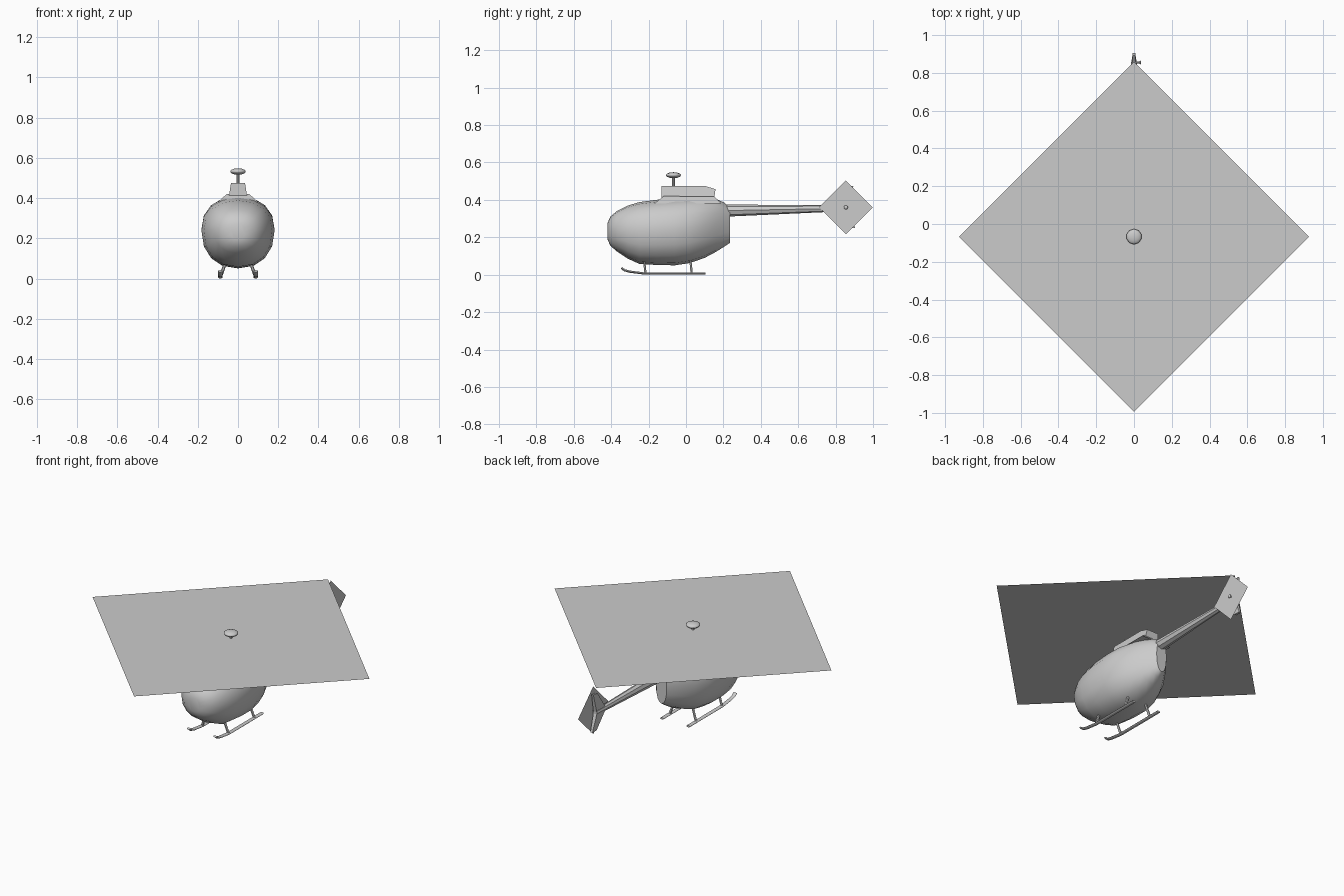
import bpy, bmesh, math
from mathutils import Vector

if "Cube" in bpy.data.objects:
    bpy.data.objects.remove(bpy.data.objects["Cube"])


def finish(name, bm, angle=None):
    bmesh.ops.recalc_face_normals(bm, faces=bm.faces)
    me = bpy.data.meshes.new(name)
    bm.to_mesh(me)
    bm.free()
    ob = bpy.data.objects.new(name, me)
    bpy.context.collection.objects.link(ob)
    if angle:
        bpy.ops.object.select_all(action='DESELECT')
        bpy.context.view_layer.objects.active = ob
        ob.select_set(True)
        bpy.ops.object.shade_smooth_by_angle(angle=math.radians(angle))
    return ob


def loft(name, rings, angle=40):
    """Skin closed rings of equal point count and cap both ends."""
    bm = bmesh.new()
    vs = [[bm.verts.new(p) for p in r] for r in rings]
    n = len(vs[0])
    for a, b in zip(vs, vs[1:]):
        for i in range(n):
            bm.faces.new((a[i], a[(i + 1) % n], b[(i + 1) % n], b[i]))
    bm.faces.new(vs[0])
    bm.faces.new(vs[-1])
    return finish(name, bm, angle)


def oval(y, zc, w, up, down, n=16, e=2.0):
    """Cross-section across x at station y, with its own upper and lower height."""
    pts = []
    for i in range(n):
        a = 2 * math.pi * i / n
        c, s = math.cos(a), math.sin(a)
        x = math.copysign(abs(c) ** (2 / e), c) * w
        z = math.copysign(abs(s) ** (2 / e), s) * (up if s > 0 else down)
        pts.append((x, y, zc + z))
    return pts


def tube(name, path, rx, rz, n=8):
    """Tube along a path; rx is the half-width across x, rz the other radius."""
    path = [Vector(p) for p in path]
    rings = []
    for i, p in enumerate(path):
        t = (path[min(i + 1, len(path) - 1)] - path[max(i - 1, 0)]).normalized()
        u = (Vector((1, 0, 0)) - t * t.x).normalized()
        v = t.cross(u)
        rings.append([p + u * rx * math.cos(2 * math.pi * k / n)
                      + v * rz * math.sin(2 * math.pi * k / n) for k in range(n)])
    return loft(name, rings)


def hub(name, loc, radius, half, axis='Z'):
    bpy.ops.mesh.primitive_uv_sphere_add(segments=10, ring_count=6, radius=1, location=loc)
    ob = bpy.context.object
    ob.name = name
    ob.scale = (half, radius, radius) if axis == 'X' else (radius, radius, half)
    bpy.ops.object.shade_smooth_by_angle(angle=math.radians(50))


def disc_card(name, pts):
    bm = bmesh.new()
    bm.faces.new([bm.verts.new(p) for p in pts])
    finish(name, bm)


def slab(name, profile, width):
    """Side profile (y, z) given a thickness that depends on (y, z)."""
    return loft(name, [[(s * width(y, z), y, z) for y, z in profile] for s in (-1, 1)], 30)


# Egg-shaped cabin: y, half-width, bottom z, top z
stations = [(-0.42, 0.035, 0.19, 0.275), (-0.405, 0.08, 0.155, 0.31),
            (-0.37, 0.12, 0.125, 0.34), (-0.31, 0.15, 0.085, 0.37),
            (-0.25, 0.17, 0.058, 0.388), (-0.16, 0.182, 0.052, 0.40),
            (-0.06, 0.182, 0.05, 0.408), (0.02, 0.17, 0.062, 0.412),
            (0.10, 0.135, 0.09, 0.412), (0.16, 0.095, 0.122, 0.405),
            (0.205, 0.06, 0.15, 0.385), (0.235, 0.035, 0.17, 0.36)]
rings = []
for y, w, lo, hi in stations:
    zc = lo + (hi - lo) * 0.54
    rings.append(oval(y, zc, w, hi - zc, zc - lo, 16, 2.25))
loft("cabin", rings, 45)

# Engine fairing on the roof
slab("roof_fairing", [(-0.13, 0.38), (-0.13, 0.475), (0.10, 0.475), (0.158, 0.457),
                      (0.15, 0.405), (0.15, 0.38)],
     lambda y, z: 0.05 - (z - 0.38) * 0.16)
slab("fairing_base", [(-0.17, 0.38), (-0.12, 0.42), (0.15, 0.418), (0.19, 0.38)],
     lambda y, z: 0.10 - (z - 0.38) * 1.1)

# Tail boom
loft("tail_boom", [oval(0.15, 0.345, 0.033, 0.033, 0.034, 8),
                   oval(0.23, 0.343, 0.032, 0.032, 0.032, 8),
                   oval(0.80, 0.354, 0.017, 0.017, 0.017, 8),
                   oval(0.87, 0.355, 0.014, 0.015, 0.015, 8)])

# Swept tail fin
slab("tail_fin", [(0.78, 0.355), (0.855, 0.47), (0.895, 0.475), (0.868, 0.355),
                  (0.905, 0.25), (0.865, 0.25)],
     lambda y, z: 0.012 - abs(z - 0.355) * 0.05)

# Main rotor: mast, hub and blade-sweep card
RY, RZ, R = -0.067, 0.503, 0.927
tube("rotor_mast", [(0, RY, 0.40), (0, RY, 0.53)], 0.008, 0.008)
hub("rotor_hub", (0, RY, 0.532), 0.041, 0.016)
disc_card("main_rotor", [(R, RY, RZ), (0, RY + R, RZ), (-R, RY, RZ), (0, RY - R, RZ)])

# Tail rotor: shaft, hub and blade-sweep card
TY, TZ, T = 0.855, 0.36, 0.144
bpy.ops.mesh.primitive_cylinder_add(vertices=8, radius=0.005, depth=0.034,
                                    location=(0.017, TY, TZ),
                                    rotation=(0, math.pi / 2, 0))
bpy.context.object.name = "tail_rotor_shaft"
hub("tail_rotor_hub", (0.033, TY, TZ), 0.011, 0.005, 'X')
disc_card("tail_rotor", [(0.023, TY + T, TZ), (0.023, TY, TZ + T),
                         (0.023, TY - T, TZ), (0.023, TY, TZ - T)])

# Landing skids and struts, both sides
for side, s in (("left", -1), ("right", 1)):
    x = s * 0.088
    tube(side + "_skid", [(x, -0.345, 0.037), (x, -0.33, 0.024), (x, -0.30, 0.016),
                          (x, -0.22, 0.006), (x, 0.105, 0.006)], 0.012, 0.006)
    for part, y in (("front", -0.22), ("rear", 0.027)):
        tube(f"{side}_{part}_strut", [(x, y + 0.003, 0.006), (s * 0.055, y - 0.005, 0.10)],
             0.008, 0.007, 6)
